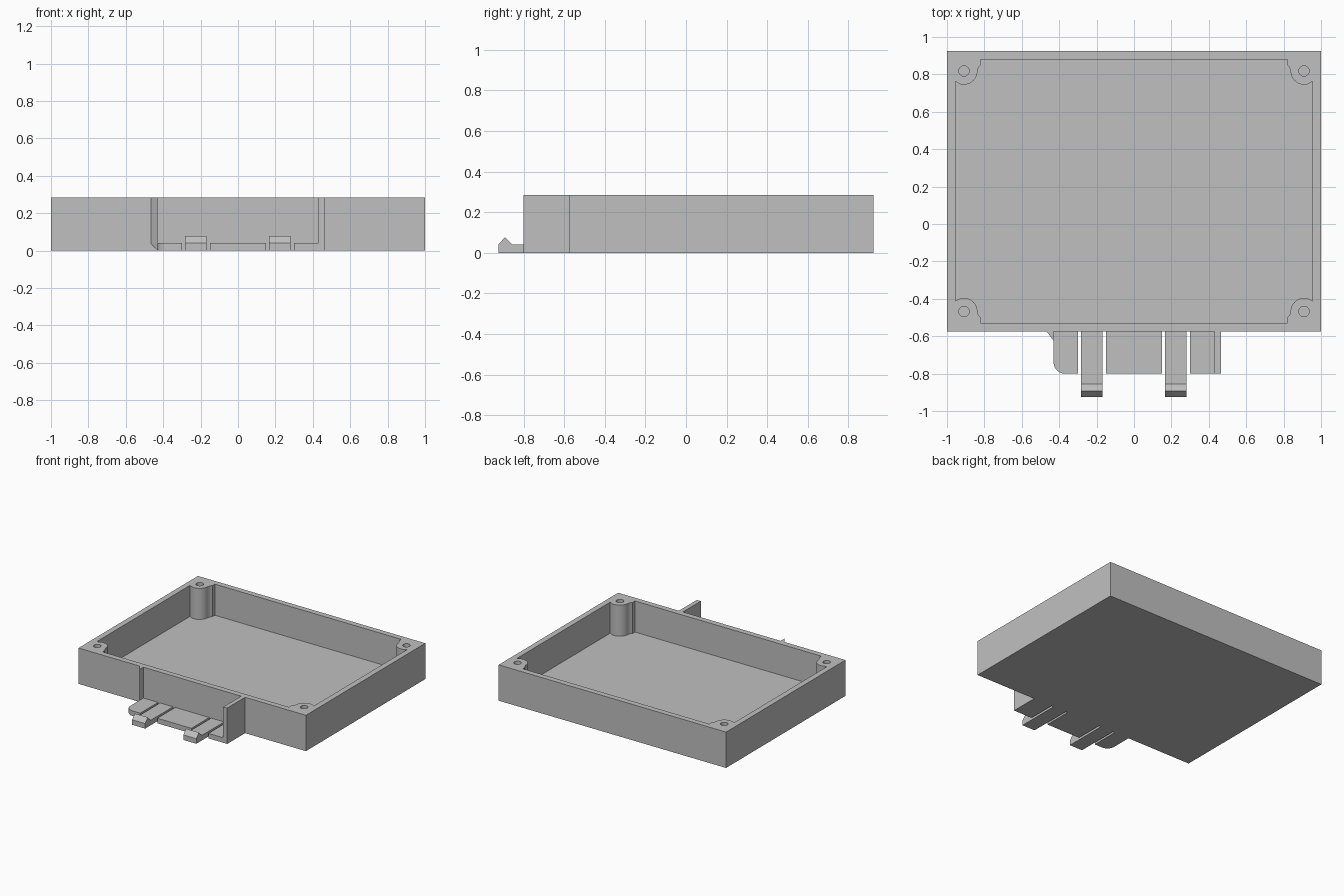
import bpy, bmesh
from math import cos, sin, pi, radians

default = bpy.data.objects.get("Cube")
if default:
    bpy.data.objects.remove(default, do_unlink=True)

grey = bpy.data.materials.new("plastic_grey")
grey.use_nodes = True
colour = (0.53, 0.53, 0.53, 1)
grey.diffuse_color = colour
grey.node_tree.nodes["Principled BSDF"].inputs["Base Color"].default_value = colour

FRONT, BACK = -0.575, 0.925      # tray front and back
HEIGHT, FLOOR, LEDGE = 0.285, 0.038, 0.04
WALL = 0.045
LIP = -0.8                       # front edge of the ledge


def finish(name, bm):
    bmesh.ops.recalc_face_normals(bm, faces=bm.faces)
    mesh = bpy.data.meshes.new(name)
    bm.to_mesh(mesh)
    bm.free()
    mesh.materials.append(grey)
    obj = bpy.data.objects.new(name, mesh)
    bpy.context.collection.objects.link(obj)
    return obj


def prism(name, outline, start, end, axis="z"):
    """Extrude an outline along z (x, y points) or along x (y, z points)."""
    bm = bmesh.new()
    place = (lambda a, b: (a, b, start)) if axis == "z" else (lambda a, b: (start, a, b))
    face = bm.faces.new([bm.verts.new(place(a, b)) for a, b in outline])
    new = bmesh.ops.extrude_face_region(bm, geom=[face])["geom"]
    shift = (0, 0, end - start) if axis == "z" else (end - start, 0, 0)
    bmesh.ops.translate(bm, vec=shift, verts=[v for v in new if isinstance(v, bmesh.types.BMVert)])
    return finish(name, bm)


def box(x0, x1, y0, y1):
    return [(x0, y0), (x1, y0), (x1, y1), (x0, y1)]


def arc(cx, cy, r, a0, a1, steps):
    return [(cx + r * cos(radians(a0 + (a1 - a0) * i / steps)),
             cy + r * sin(radians(a0 + (a1 - a0) * i / steps))) for i in range(steps + 1)]


def cut(target, cutter):
    mod = target.modifiers.new("cut", "BOOLEAN")
    mod.operation, mod.solver, mod.object = "DIFFERENCE", "EXACT", cutter
    bpy.context.view_layer.objects.active = target
    bpy.ops.object.modifier_apply(modifier=mod.name)
    bpy.data.objects.remove(cutter, do_unlink=True)


# Tray: block hollowed around four screw posts
tray = prism("tray", box(-1, 1, FRONT, BACK), 0, HEIGHT)

# Post outline, measured inwards from an outer corner
post = ([(0.18, WALL), (0.18, 0.075), (0.168, 0.09)]
        + arc(0.09, 0.107, 0.073, 0, 105, 10) + [(WALL, 0.163)])
cavity = []
for sx, sy in ((-1, -1), (1, -1), (1, 1), (-1, 1)):
    corner = [(sx * (1 - u), (FRONT + v) if sy < 0 else (BACK - v)) for u, v in post]
    cavity += corner[::-1] if sx * sy > 0 else corner
# The outline runs anticlockwise, entering each corner along its wall
cut(tray, prism("cavity_cutter", cavity, FLOOR, HEIGHT + 0.1))

for x in (-0.909, 0.909):
    for y in (FRONT + 0.107, BACK - 0.107):
        cut(tray, prism("hole_cutter", arc(x, y, 0.028, 0, 345, 23), FLOOR, HEIGHT + 0.1))

# Ledge plates, the outer one with a rounded corner
root = FRONT + 0.003
prism("right_ledge", arc(-0.37, LIP + 0.06, 0.06, 180, 270, 8)
      + [(-0.3, LIP), (-0.3, root), (-0.43, root)], 0, LEDGE)
prism("middle_ledge", box(-0.15, 0.15, LIP, root), 0, LEDGE)
prism("left_ledge", box(0.3, 0.432, LIP, root), 0, LEDGE)

# Full-height side wall
prism("side_wall", box(0.43, 0.465, LIP, root), 0, HEIGHT)

# Snap tongues with hooked tips
hook = [(root, 0), (root, LEDGE), (-0.855, LEDGE), (-0.892, 0.077),
        (-0.925, LEDGE), (-0.925, 0)]
for name, x0 in (("right_tongue", -0.283), ("left_tongue", 0.167)):
    prism(name, hook, x0, x0 + 0.114, axis="x")

# Wedge rib with a slanted foot
bm = bmesh.new()
for x, y, z in ((-0.468, root, LEDGE), (-0.43, root, 0), (-0.43, -0.625, 0)):
    bm.verts.new((x, y, z))
    bm.verts.new((x, y, HEIGHT))
bmesh.ops.convex_hull(bm, input=bm.verts)
bmesh.ops.dissolve_limit(bm, angle_limit=0.01, verts=bm.verts, edges=bm.edges)
finish("wedge_rib", bm)

# Smooth the curved posts, holes and rounded corner
for name in ("tray", "right_ledge"):
    bpy.ops.object.select_all(action="DESELECT")
    obj = bpy.data.objects[name]
    obj.select_set(True)
    bpy.context.view_layer.objects.active = obj
    bpy.ops.object.shade_smooth_by_angle(angle=radians(30))
